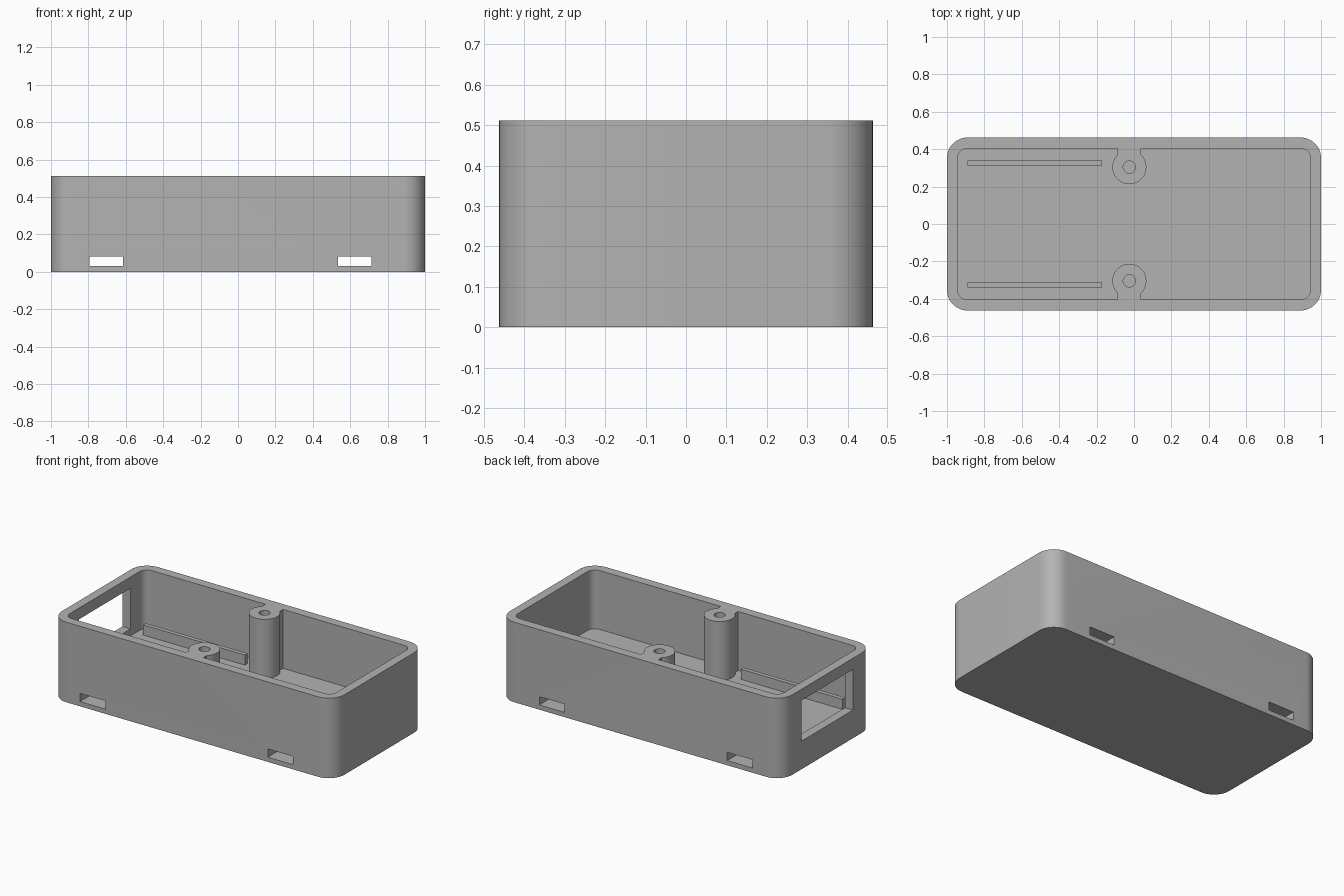
import bpy, bmesh
from math import pi, sin, cos, asin

if "Cube" in bpy.data.objects:
    bpy.data.objects.remove(bpy.data.objects["Cube"], do_unlink=True)

HEIGHT, FLOOR = 0.512, 0.135
INNER_X, INNER_Y = 0.943, 0.403

grey = bpy.data.materials.new("plain_grey")
grey.use_nodes = True
colour = (0.45, 0.45, 0.45, 1)
grey.diffuse_color = colour
grey.node_tree.nodes["Principled BSDF"].inputs["Base Color"].default_value = colour


def arc(cx, cy, r, start, end, steps):
    return [(cx + r * cos(start + (end - start) * i / steps),
             cy + r * sin(start + (end - start) * i / steps))
            for i in range(steps + 1)]


def rounded_rect(hx, hy, r):
    points = []
    for i, (sx, sy) in enumerate([(1, 1), (-1, 1), (-1, -1), (1, -1)]):
        points += arc(sx * (hx - r), sy * (hy - r), r, i * pi / 2, (i + 1) * pi / 2, 12)
    return points


def rect(x0, x1, y0, y1):
    return [(x0, y0), (x1, y0), (x1, y1), (x0, y1)]


def prism(name, outline, z0, z1):
    """Extrude a flat outline upward into a closed solid."""
    bm = bmesh.new()
    face = bm.faces.new([bm.verts.new((x, y, z0)) for x, y in outline])
    top = bmesh.ops.extrude_face_region(bm, geom=[face])["geom"]
    bmesh.ops.translate(bm, vec=(0, 0, z1 - z0),
                        verts=[v for v in top if isinstance(v, bmesh.types.BMVert)])
    bmesh.ops.recalc_face_normals(bm, faces=bm.faces)
    mesh = bpy.data.meshes.new(name)
    bm.to_mesh(mesh)
    bm.free()
    mesh.materials.append(grey)
    obj = bpy.data.objects.new(name, mesh)
    bpy.context.collection.objects.link(obj)
    return obj


def activate(obj):
    bpy.ops.object.select_all(action="DESELECT")
    obj.select_set(True)
    bpy.context.view_layer.objects.active = obj


def cut(obj, cutter):
    cutter.hide_render = True
    activate(obj)
    mod = obj.modifiers.new("cut", "BOOLEAN")
    mod.operation, mod.solver, mod.object = "DIFFERENCE", "EXACT", cutter
    bpy.ops.object.modifier_apply(modifier=mod.name)
    bpy.data.objects.remove(cutter, do_unlink=True)


def smooth(obj):
    activate(obj)
    bpy.ops.object.shade_smooth_by_angle(angle=pi / 6)


# Open tray with thick floor
tray = prism("tray", rounded_rect(1, 0.4625, 0.11), 0, HEIGHT)
cut(tray, prism("cavity_cutter", rounded_rect(INNER_X, INNER_Y, 0.05), FLOOR, 1))

# Strap tunnels running through the floor, front to back
for x0, x1 in [(-0.795, -0.615), (0.535, 0.715)]:
    cut(tray, prism("tunnel_cutter", rect(x0, x1, -1, 1), 0.03, 0.083))

# Window in the end wall
cut(tray, prism("window_cutter", rect(-1.2, -0.9, -0.26, 0.26), 0.18, 0.44))
smooth(tray)

# Screw posts joined to the long walls, and guide ribs on the floor
POST_X, POST_Y, POST_R, NECK = -0.025, 0.304, 0.091, 0.062
for side, label in [(1, "back"), (-1, "front")]:
    gap = asin(NECK / POST_R)
    outline = arc(POST_X, POST_Y, POST_R, pi / 2 + gap, 2.5 * pi - gap, 40)
    outline += [(POST_X + NECK, INNER_Y), (POST_X - NECK, INNER_Y)]
    post = prism(label + "_screw_post", [(x, y * side) for x, y in outline], FLOOR, HEIGHT)
    hole = arc(POST_X, POST_Y * side, 0.033, 0, 2 * pi, 32)[:-1]
    cut(post, prism("hole_cutter", hole, FLOOR + 0.03, 1))
    smooth(post)

    y0, y1 = sorted((side * 0.312, side * 0.339))
    prism(label + "_guide_rib", rect(-0.89, -0.17, y0, y1), FLOOR, 0.2)
